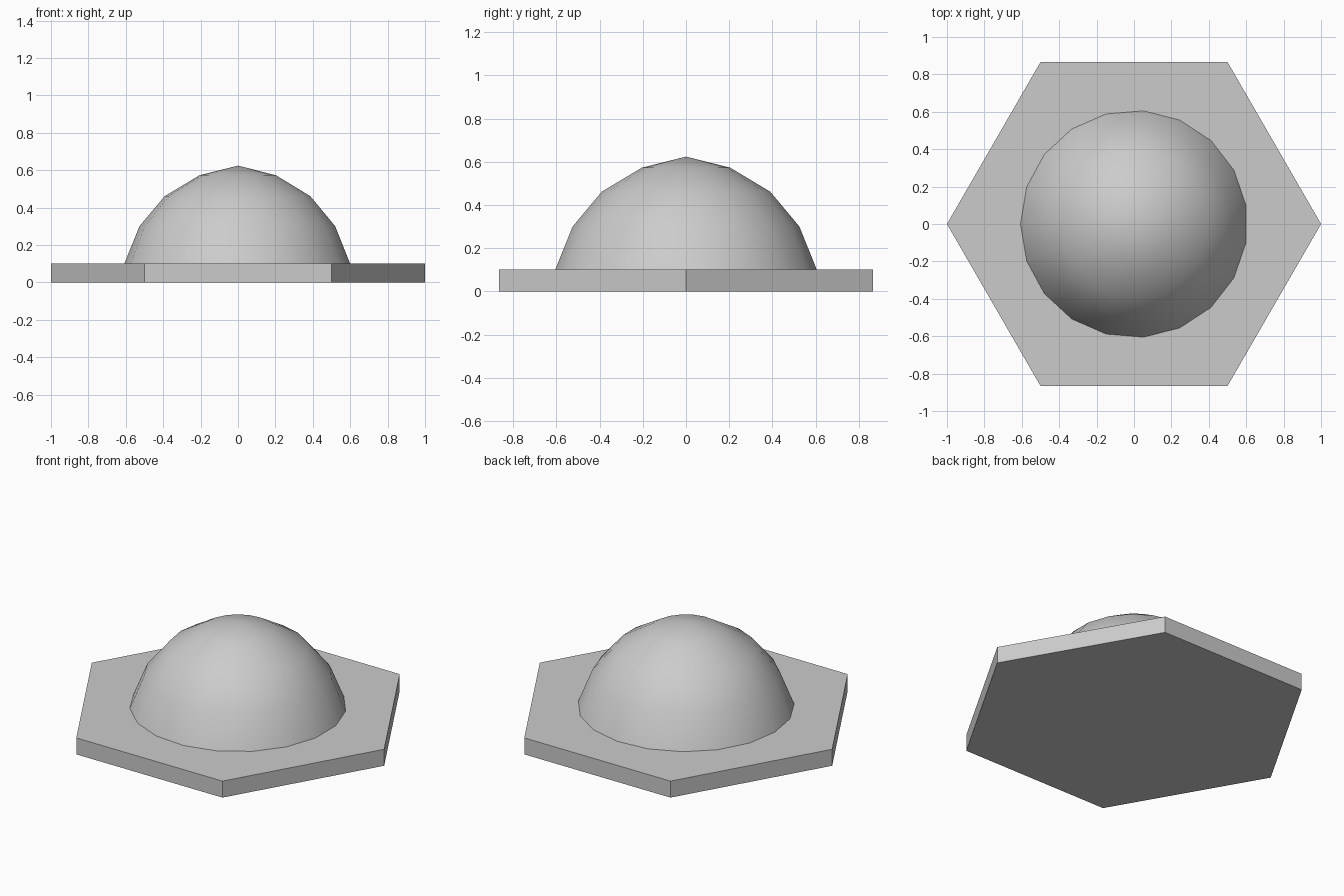
import bpy
import bmesh
from math import cos, sin, pi

cube = bpy.data.objects.get("Cube")
if cube:
    bpy.data.objects.remove(cube, do_unlink=True)

grey = bpy.data.materials.new("light_grey")
grey.use_nodes = True
colour = (0.6, 0.6, 0.6, 1)
grey.diffuse_color = colour
grey.node_tree.nodes["Principled BSDF"].inputs["Base Color"].default_value = colour

PLATE_TOP = 0.102


def lathe(name, profile, sides, start, smooth):
    """Join rings of (radius, height) from bottom to top; radius 0 is a tip."""
    bm = bmesh.new()
    rings = []
    for radius, z in profile:
        count = sides if radius else 1
        rings.append([bm.verts.new((radius * cos(start + 2 * pi * i / sides),
                                    radius * sin(start + 2 * pi * i / sides), z))
                      for i in range(count)])
    for low, high in zip(rings, rings[1:]):
        for i in range(sides):
            j = (i + 1) % sides
            if len(high) == 1:
                bm.faces.new((low[i], low[j], high[0]))
            else:
                bm.faces.new((low[i], low[j], high[j], high[i]))
    for face in bm.faces:
        face.smooth = smooth
    # flat caps on open ends
    bm.faces.new(rings[0][::-1])
    if len(rings[-1]) > 1:
        bm.faces.new(rings[-1])
    bmesh.ops.recalc_face_normals(bm, faces=bm.faces)
    mesh = bpy.data.meshes.new(name)
    bm.to_mesh(mesh)
    bm.free()
    mesh.materials.append(grey)
    obj = bpy.data.objects.new(name, mesh)
    bpy.context.collection.objects.link(obj)
    return obj


# Hexagonal base plate
lathe("base_plate", [(1, 0), (1, PLATE_TOP)], 6, 0, False)

# Smooth dome resting on the plate
dome = lathe("dome", [(0.607, PLATE_TOP), (0.527, 0.3), (0.392, 0.461),
                      (0.205, 0.573), (0, 0.624)], 19, pi, True)

# Keep the hidden rim crisp so the dome shading stays clean
for edge in dome.data.edges:
    if all(dome.data.vertices[v].co.z < PLATE_TOP + 0.001 for v in edge.vertices):
        edge.use_edge_sharp = True
